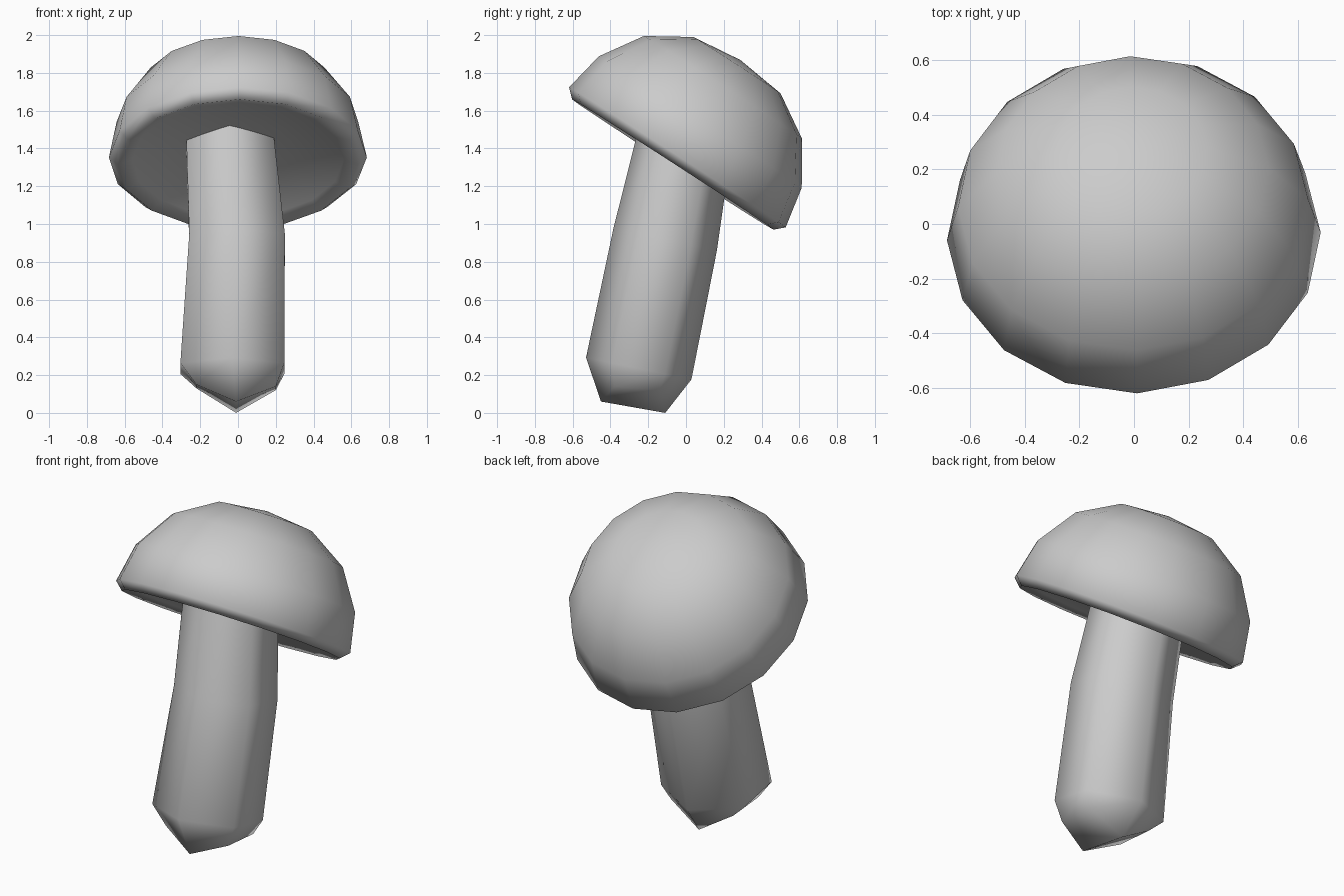
import bpy, bmesh
from math import sin, cos, pi, radians
from mathutils import Matrix, Vector

if "Cube" in bpy.data.objects:
    bpy.data.objects.remove(bpy.data.objects["Cube"])


def finish(bm, name):
    bmesh.ops.recalc_face_normals(bm, faces=bm.faces)
    for f in bm.faces:
        f.smooth = True
    me = bpy.data.meshes.new(name)
    bm.to_mesh(me)
    bm.free()
    ob = bpy.data.objects.new(name, me)
    bpy.context.collection.objects.link(ob)
    return ob


def bridge(bm, a, b):
    n = len(a)
    for i in range(n):
        bm.faces.new((a[i], a[(i + 1) % n], b[(i + 1) % n], b[i]))


# Cap: 16-sided lathe with a hollowed underside, tilted backwards
profile = [(0.30, 0.075), (0.56, 0.03), (0.635, 0.0), (0.683, 0.045),
           (0.64, 0.268), (0.498, 0.488), (0.275, 0.626)]
bm = bmesh.new()
N = 16
rings = [[bm.verts.new((r * cos(2 * pi * i / N), r * sin(2 * pi * i / N), z))
          for i in range(N)] for r, z in profile]
for a, b in zip(rings, rings[1:]):
    bridge(bm, a, b)
for ring, z in ((rings[0], 0.10), (rings[-1], 0.659)):
    tip = bm.verts.new((0, 0, z))
    for i in range(N):
        bm.faces.new((ring[i], ring[(i + 1) % N], tip))
cap = finish(bm, "mushroom_cap")
cap.location = (0, -0.07, 1.315)
cap.rotation_euler = (radians(-32.9), 0, radians(1.2))

# Stem: leaning six-sided column, (centre x, y, z, half width, half depth)
path = [(-0.03, -0.25, 0.235, 0.275, 0.285),
        (-0.005, -0.11, 0.92, 0.253, 0.28),
        (-0.045, 0.0, 1.48, 0.23, 0.25),
        (-0.05, 0.02, 1.58, 0.22, 0.24)]
tilt = Matrix.Rotation(radians(-11.7), 3, 'X')
bm = bmesh.new()
rings = []
for cx, cy, cz, hw, hd in path:
    rings.append([bm.verts.new(Vector((cx, cy, cz)) + tilt @ Vector(
        (hw / cos(pi / 6) * cos(k * pi / 3 - pi / 2), hd * sin(k * pi / 3 - pi / 2), 0)))
        for k in range(6)])
# Foot: narrows to a keel running front to back
foot = [bm.verts.new(p) for p in (
    (-0.01, -0.45, 0.06), (0.2, -0.38, 0.14), (0.2, -0.14, 0.12),
    (-0.01, -0.11, 0.0), (-0.22, -0.14, 0.13), (-0.22, -0.38, 0.15))]
rings.insert(0, foot)
for a, b in zip(rings, rings[1:]):
    bridge(bm, a, b)
bm.faces.new((foot[0], foot[1], foot[2], foot[3]))
bm.faces.new((foot[0], foot[3], foot[4], foot[5]))
bm.faces.new(rings[-1])
finish(bm, "mushroom_stem")
